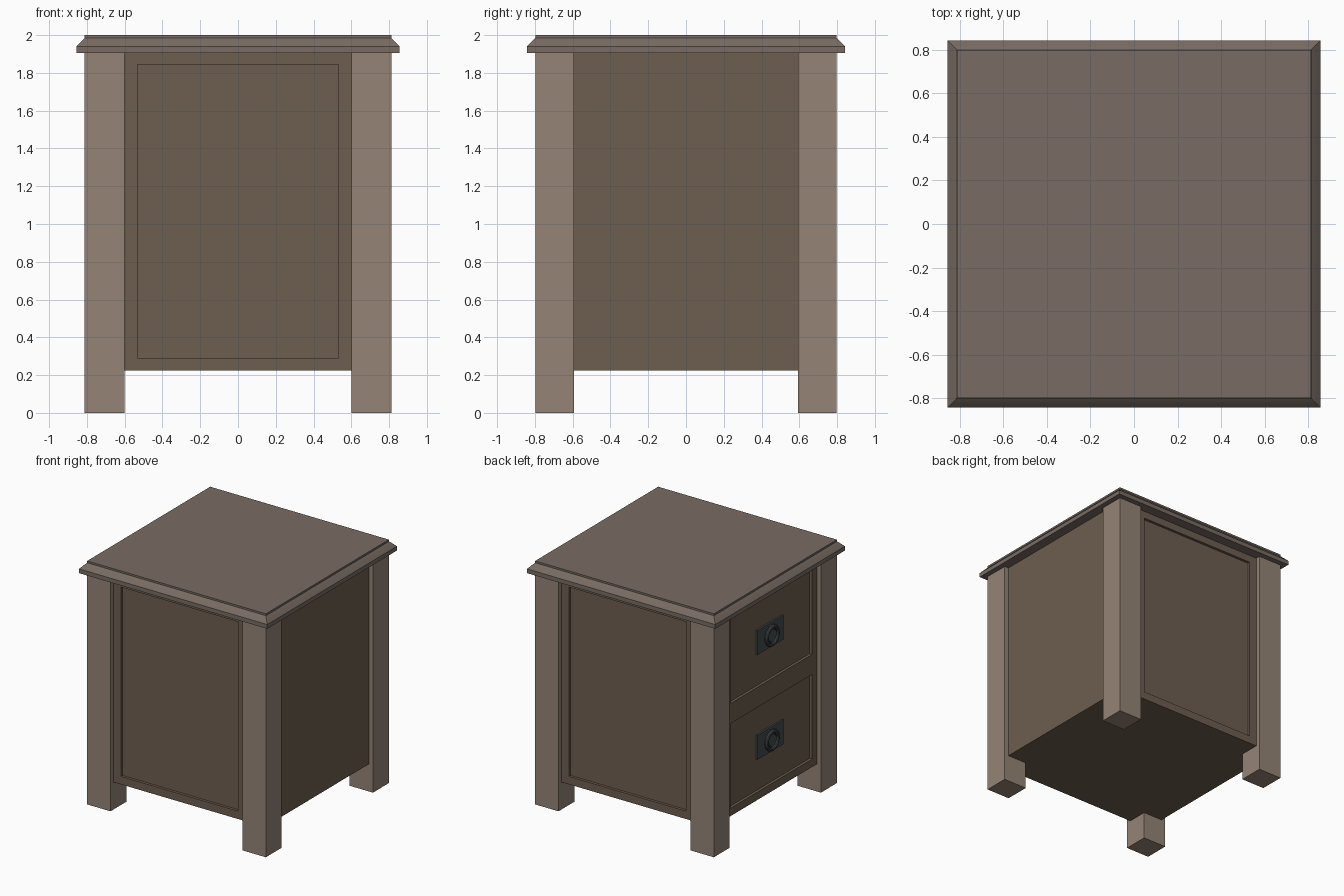
import bpy, bmesh
from math import radians

if "Cube" in bpy.data.objects:
    bpy.data.objects.remove(bpy.data.objects["Cube"])


def material(name, rgb):
    m = bpy.data.materials.new(name)
    m.diffuse_color = (*rgb, 1)
    m.use_nodes = True
    m.node_tree.nodes["Principled BSDF"].inputs["Base Color"].default_value = m.diffuse_color
    return m


LEG = material("light_wood", (0.30, 0.23, 0.18))
BODY = material("dark_wood", (0.155, 0.112, 0.082))
TOP = material("top_wood", (0.19, 0.15, 0.125))
METAL = material("dark_metal", (0.06, 0.07, 0.075))


def box(name, lo, hi, mat=None):
    bpy.ops.mesh.primitive_cube_add(
        size=1, location=[(a + b) / 2 for a, b in zip(lo, hi)])
    ob = bpy.context.object
    ob.name = name
    ob.scale = [b - a for a, b in zip(lo, hi)]
    bpy.ops.object.transform_apply(location=False, rotation=False, scale=True)
    if mat:
        ob.data.materials.append(mat)
    return ob


# Four square legs
for fy, end in ((-1, "front"), (1, "back")):
    for fx, side in ((-1, "left"), (1, "right")):
        xs = sorted((fx * 0.60, fx * 0.812))
        ys = sorted((fy * 0.592, fy * 0.798))
        box(f"{end}_{side}_leg", (xs[0], ys[0], 0), (xs[1], ys[1], 1.905), LEG)

# Cabinet body
BX, BY, DEPTH = 0.775, 0.76, 0.022
body = box("cabinet_body", (-BX, -BY, 0.225), (BX, BY, 1.906), BODY)

# Recesses: a panel on the front and back, two drawers on the left side
DRAWERS = ((0.29, 0.985), (1.15, 1.845))
recesses = [((-0.533, -1, 0.29), (0.533, -BY + DEPTH, 1.845)),
            ((-0.533, BY - DEPTH, 0.29), (0.533, 1, 1.845))]
recesses += [((-1, -0.53, z0), (-BX + DEPTH, 0.53, z1)) for z0, z1 in DRAWERS]
for lo, hi in recesses:
    cutter = box("cutter", lo, hi)
    cutter.hide_render = True
    mod = body.modifiers.new("recess", 'BOOLEAN')
    mod.operation = 'DIFFERENCE'
    mod.solver = 'EXACT'
    mod.object = cutter
    bpy.context.view_layer.objects.active = body
    bpy.ops.object.modifier_apply(modifier=mod.name)
    bpy.data.objects.remove(cutter)

# Moulded table top: rectangular rings of (half x, half y, z)
profile = [(0.855, 0.842, 1.905), (0.855, 0.842, 1.94), (0.845, 0.832, 1.951),
           (0.828, 0.815, 1.969), (0.815, 0.802, 1.981), (0.812, 0.798, 1.985),
           (0.812, 0.798, 2.0)]
bm = bmesh.new()
rings = [[bm.verts.new((sx * x, sy * y, z))
          for sx, sy in ((-1, -1), (1, -1), (1, 1), (-1, 1))]
         for x, y, z in profile]
for a, b in zip(rings, rings[1:]):
    for i in range(4):
        j = (i + 1) % 4
        bm.faces.new((a[i], a[j], b[j], b[i]))
bm.faces.new(rings[0][::-1])
bm.faces.new(rings[-1])
mesh = bpy.data.meshes.new("table_top")
bm.to_mesh(mesh)
bm.free()
mesh.materials.append(TOP)
top = bpy.data.objects.new("table_top", mesh)
bpy.context.collection.objects.link(top)

# Drawer pulls: back plate, short boss and ring
face_x = -BX + DEPTH
for (z0, z1), label in zip(DRAWERS, ("lower", "upper")):
    z = (z0 + z1) / 2 + 0.012
    box(f"{label}_pull_plate", (face_x - 0.015, -0.168, z - 0.1),
        (face_x + 0.002, 0.168, z + 0.1), METAL)
    bpy.ops.mesh.primitive_cylinder_add(
        vertices=24, radius=0.05, depth=0.03,
        location=(face_x - 0.02, 0, z), rotation=(0, radians(90), 0))
    bpy.context.object.name = f"{label}_pull_boss"
    bpy.context.object.data.materials.append(METAL)
    bpy.ops.object.shade_smooth_by_angle()
    bpy.ops.mesh.primitive_torus_add(
        major_radius=0.072, minor_radius=0.016, major_segments=32,
        minor_segments=10, location=(face_x - 0.031, 0, z),
        rotation=(0, radians(90), 0))
    bpy.context.object.name = f"{label}_pull_ring"
    bpy.context.object.data.materials.append(METAL)
    bpy.ops.object.shade_smooth_by_angle()
